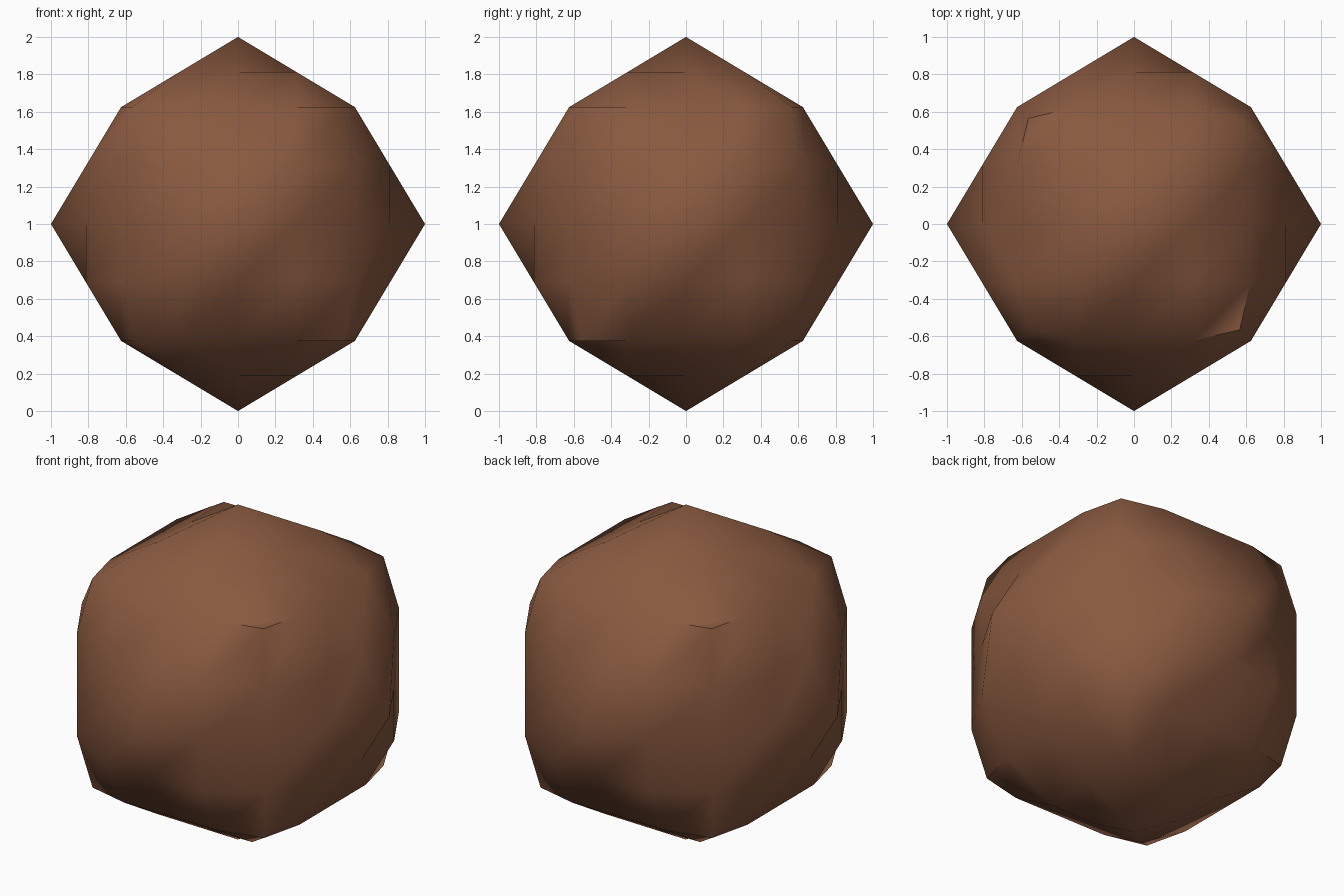
import bpy, bmesh
from mathutils import Vector

if "Cube" in bpy.data.objects:
    bpy.data.objects.remove(bpy.data.objects["Cube"])

STEP = 0.3125     # grid spacing on each cube side
CORNER = 0.565    # corners are pulled in sideways


def surface_point(axis, sign, i, j):
    """Point on one side of the cube, each side being a shallow pyramid."""
    a, b = [k for k in range(3) if k != axis]
    p = Vector((0, 0, 0))
    p[a], p[b] = i * STEP, j * STEP
    p[axis] = sign * (1 - 0.6 * STEP * max(abs(i), abs(j)))
    if abs(i) == 2 and abs(j) == 2:
        p.x = CORNER if p.x > 0 else -CORNER
        p.y = CORNER if p.y > 0 else -CORNER
    p.z += 1
    return p


# Boulder body: six 4 x 4 sides, (axis, sign, diagonal direction of the triangles)
sides = [(0, 1, 1), (0, -1, -1), (1, 1, -1), (1, -1, 1), (2, 1, 1), (2, -1, 1)]
bm = bmesh.new()
for axis, sign, diagonal in sides:
    grid = {(i, j): bm.verts.new(surface_point(axis, sign, i, j))
            for i in range(-2, 3) for j in range(-2, 3)}
    for i in range(-2, 2):
        for j in range(-2, 2):
            p, q = grid[i, j], grid[i + 1, j]
            r, s = grid[i + 1, j + 1], grid[i, j + 1]
            tris = ((p, q, r), (p, r, s)) if diagonal > 0 else ((p, q, s), (q, r, s))
            for t in tris:
                bm.faces.new(t)
bmesh.ops.remove_doubles(bm, verts=bm.verts, dist=0.001)
bmesh.ops.recalc_face_normals(bm, faces=bm.faces)

# Smooth within each side, crisp at the corners
for f in bm.faces:
    f.smooth = True
for e in bm.edges:
    e.smooth = e.calc_face_angle(0) < 0.79

mesh = bpy.data.meshes.new("boulder")
bm.to_mesh(mesh)
bm.free()
boulder = bpy.data.objects.new("boulder", mesh)
bpy.context.collection.objects.link(boulder)

# Brown material
brown = bpy.data.materials.new("brown")
brown.diffuse_color = (0.25, 0.1, 0.05, 1)
brown.use_nodes = True
brown.node_tree.nodes["Principled BSDF"].inputs["Base Color"].default_value = brown.diffuse_color
mesh.materials.append(brown)
